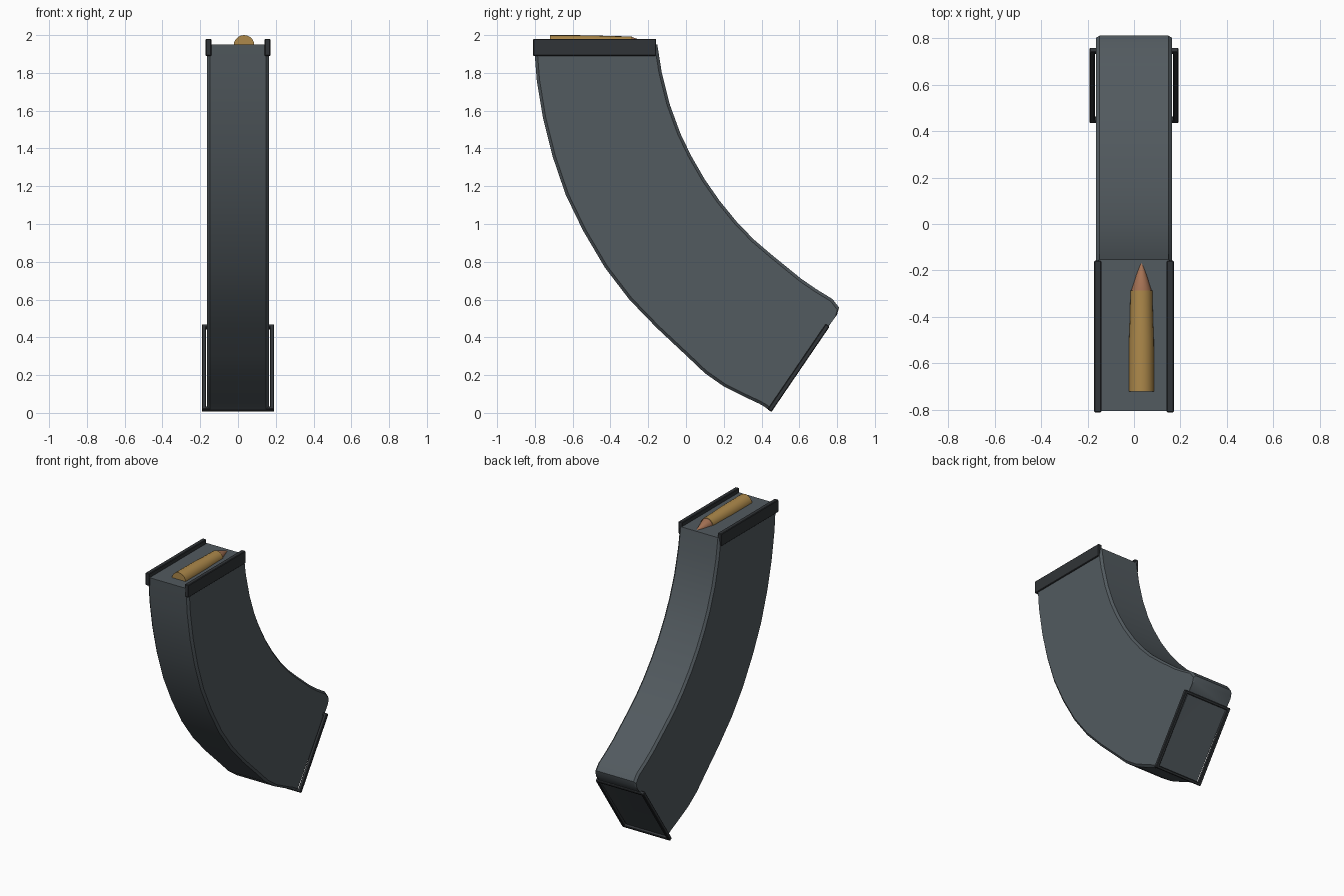
import bpy, bmesh, math
from mathutils import Vector

if "Cube" in bpy.data.objects:
    bpy.data.objects.remove(bpy.data.objects["Cube"])


def material(name, rgb):
    m = bpy.data.materials.new(name)
    m.diffuse_color = (*rgb, 1)
    m.use_nodes = True
    m.node_tree.nodes["Principled BSDF"].inputs["Base Color"].default_value = m.diffuse_color
    return m


STEEL = material("blued_steel", (0.085, 0.103, 0.115))
DARK = material("dark_steel", (0.03, 0.034, 0.038))
BRASS = material("brass", (0.42, 0.25, 0.07))
COPPER = material("copper", (0.38, 0.17, 0.09))


def finish(name, bm, mat, smooth=True):
    bmesh.ops.recalc_face_normals(bm, faces=bm.faces)
    me = bpy.data.meshes.new(name)
    bm.to_mesh(me)
    bm.free()
    ob = bpy.data.objects.new(name, me)
    bpy.context.collection.objects.link(ob)
    me.materials.append(mat)
    if smooth:
        bpy.ops.object.select_all(action='DESELECT')
        ob.select_set(True)
        bpy.context.view_layer.objects.active = ob
        bpy.ops.object.shade_smooth_by_angle(angle=math.radians(30))
    return ob


def skin(name, rings, mat):
    """Bridge a list of closed rings and cap both ends."""
    bm = bmesh.new()
    vs = [[bm.verts.new(p) for p in r] for r in rings]
    n = len(vs[0])
    for a, b in zip(vs, vs[1:]):
        for i in range(n):
            j = (i + 1) % n
            bm.faces.new((a[i], a[j], b[j], b[i]))
    bm.faces.new(vs[0])
    bm.faces.new(vs[-1])
    return finish(name, bm, mat)


def box(name, loc, size, mat, tilt=0.0):
    bm = bmesh.new()
    bmesh.ops.create_cube(bm, size=1)
    bmesh.ops.scale(bm, vec=size, verts=bm.verts)
    ob = finish(name, bm, mat, False)
    ob.location = loc
    ob.rotation_euler.x = tilt
    bev = ob.modifiers.new("edge", 'BEVEL')
    bev.width = 0.004
    return ob


def lathe(name, profile, x, z, mat, sides=20):
    """Revolve (y, radius) pairs about an axis along y."""
    rings = [[(x + r * math.cos(math.tau * k / sides), y,
               z + r * math.sin(math.tau * k / sides)) for k in range(sides)]
             for y, r in profile]
    return skin(name, rings, mat)


# Curved body: outer and inner side-profile points (y, z), paired row by row
outer = [(-0.805, 1.95), (-0.79, 1.76), (-0.757, 1.56), (-0.707, 1.36),
         (-0.637, 1.155), (-0.545, 0.965), (-0.43, 0.77), (-0.30, 0.60),
         (-0.155, 0.45), (0.0, 0.305), (0.10, 0.21), (0.20, 0.14),
         (0.31, 0.085), (0.385, 0.05), (0.41, 0.036), (0.425, 0.026), (0.437, 0.016)]
inner = [(-0.152, 1.95), (-0.128, 1.80), (-0.085, 1.63), (-0.03, 1.48),
         (0.025, 1.365), (0.10, 1.235), (0.18, 1.12), (0.27, 1.01),
         (0.36, 0.917), (0.45, 0.84), (0.53, 0.775), (0.61, 0.71),
         (0.69, 0.655), (0.775, 0.603), (0.81, 0.558), (0.80, 0.52), (0.75, 0.462)]
W, C = 0.163, 0.015
rows = []
for o, i in zip(outer, inner):
    o, i = Vector(o), Vector(i)
    d = (i - o).normalized() * C
    rows.append([(x, p.x, p.y) for x, p in (
        (-W + C, o), (W - C, o), (W, o + d), (W, i - d),
        (W - C, i), (-W + C, i), (-W, i - d), (-W, o + d))])
skin("magazine_body", rows, STEEL)

# Feed lips either side of the top
for side, s in (("left", -1), ("right", 1)):
    box("feed_lip_" + side, (s * 0.156, -0.484, 1.935), (0.031, 0.652, 0.09), DARK)

# Open rectangular frame around the base
a, b = Vector((0.442, 0.012)), Vector((0.750, 0.464))
u = (b - a).normalized()
mid, length = (a + b) / 2, (b - a).length
tilt = math.atan2(u.y, u.x)
T = 0.025
for side, s in (("left", -1), ("right", 1)):
    box("base_frame_" + side, (s * 0.18, mid.x, mid.y), (0.023, length, T), DARK, tilt)
for end, p in (("front", a + u * 0.01), ("back", b - u * 0.01)):
    box("base_frame_" + end, (0, p.x, p.y), (0.383, 0.02, T), DARK, tilt)

# Top cartridge
lathe("cartridge_case", [(-0.72, 0.055), (-0.50, 0.054), (-0.40, 0.050), (-0.285, 0.048)],
      0.032, 1.945, BRASS)
lathe("bullet_tip", [(-0.30, 0.044), (-0.285, 0.044), (-0.22, 0.023), (-0.162, 0.002)],
      0.032, 1.945, COPPER)
